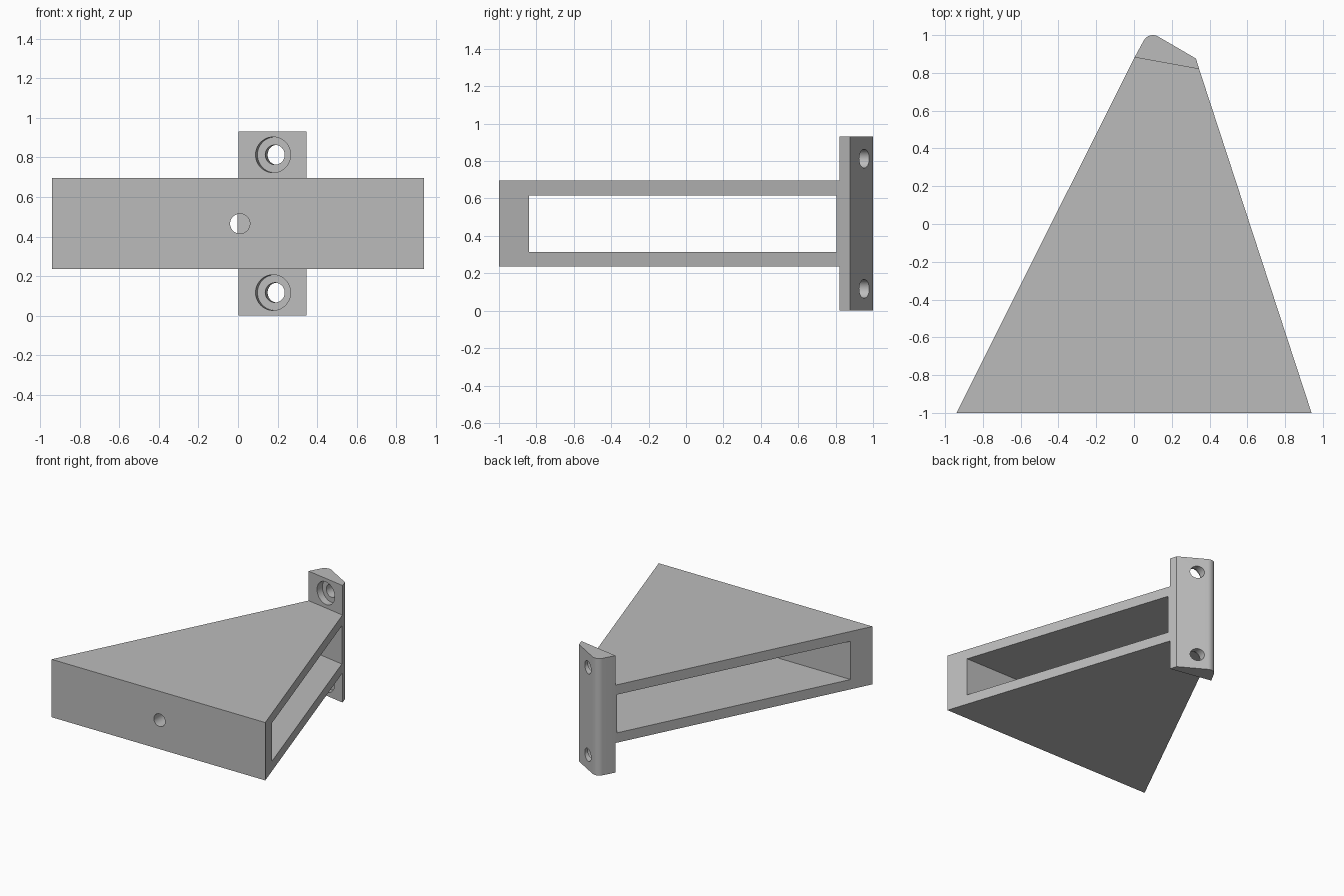
import bpy
import math
from mathutils import Vector

cube = bpy.data.objects.get("Cube")
if cube:
    bpy.data.objects.remove(cube, do_unlink=True)

grey = bpy.data.materials.new("plain_grey")
grey.use_nodes = True
grey.diffuse_color = (0.5, 0.5, 0.5, 1)
grey.node_tree.nodes["Principled BSDF"].inputs["Base Color"].default_value = (0.5, 0.5, 0.5, 1)


def prism(name, outline, z0, z1):
    """Extrude a counter-clockwise plan outline between two heights."""
    n = len(outline)
    verts = [(x, y, z) for z in (z0, z1) for x, y in outline]
    faces = [tuple(reversed(range(n))), tuple(range(n, 2 * n))]
    faces += [(i, (i + 1) % n, (i + 1) % n + n, i + n) for i in range(n)]
    mesh = bpy.data.meshes.new(name)
    mesh.from_pydata(verts, [], faces)
    mesh.materials.append(grey)
    obj = bpy.data.objects.new(name, mesh)
    bpy.context.collection.objects.link(obj)
    return obj


def rod(start, direction, length, radius):
    """Cylindrical cutter running from start along direction."""
    bpy.ops.mesh.primitive_cylinder_add(
        vertices=48, radius=radius, depth=length,
        location=Vector(start) + direction * length / 2,
        rotation=direction.to_track_quat('Z', 'Y').to_euler())
    obj = bpy.context.object
    obj.name = "hole_cutter"
    obj.data.materials.append(grey)
    return obj


def cut(target, cutter):
    cutter.hide_render = True
    bpy.context.view_layer.objects.active = target
    mod = target.modifiers.new("cut", 'BOOLEAN')
    mod.operation = 'DIFFERENCE'
    mod.solver = 'EXACT'
    mod.object = cutter
    bpy.ops.object.modifier_apply(modifier=mod.name)
    bpy.data.objects.remove(cutter, do_unlink=True)


# Corners shared by the wedge body and the mounting post
left_corner, right_corner = (0.345, 0.82), (0.003, 0.882)
slope = (left_corner[1] - right_corner[1]) / (left_corner[0] - right_corner[0])
mid_z = 0.465

# Wedge body: hollow through both sides, solid front wall
body = prism("wedge_body", [(-0.94, -1), (0.94, -1), left_corner, right_corner],
             mid_z - 0.23, mid_z + 0.23)


def end_y(x):
    return right_corner[1] + slope * (x - right_corner[0]) - 0.014


cut(body, prism("window_cutter", [(-1.2, -0.84), (1.2, -0.84), (1.2, end_y(1.2)), (-1.2, end_y(-1.2))],
                mid_z - 0.152, mid_z + 0.152))
cut(body, rod((0.01, -1.1, mid_z), Vector((0, 1, 0)), 0.4, 0.05))

# Mounting post with a rounded back edge
arc = [(0.1 + 0.055 * math.cos(math.radians(a)), 0.945 + 0.055 * math.sin(math.radians(a)))
       for a in range(60, 154, 6)]
post = prism("mounting_post", [right_corner, left_corner, (0.328, 0.876)] + arc, 0, 2 * mid_z)

# Counterbored screw holes, square to the slanted face of the post
axis = Vector((-slope, 1, 0)).normalized()
for z in (mid_z - 0.348, mid_z + 0.348):
    face = Vector((0.177, 0.85, z))
    cut(post, rod(face - axis * 0.1, axis, 0.5, 0.05))
    cut(post, rod(face - axis * 0.1, axis, 0.155, 0.09))

for obj in (body, post):
    bpy.ops.object.select_all(action='DESELECT')
    obj.select_set(True)
    bpy.context.view_layer.objects.active = obj
    bpy.ops.object.shade_smooth_by_angle(angle=math.radians(25))
